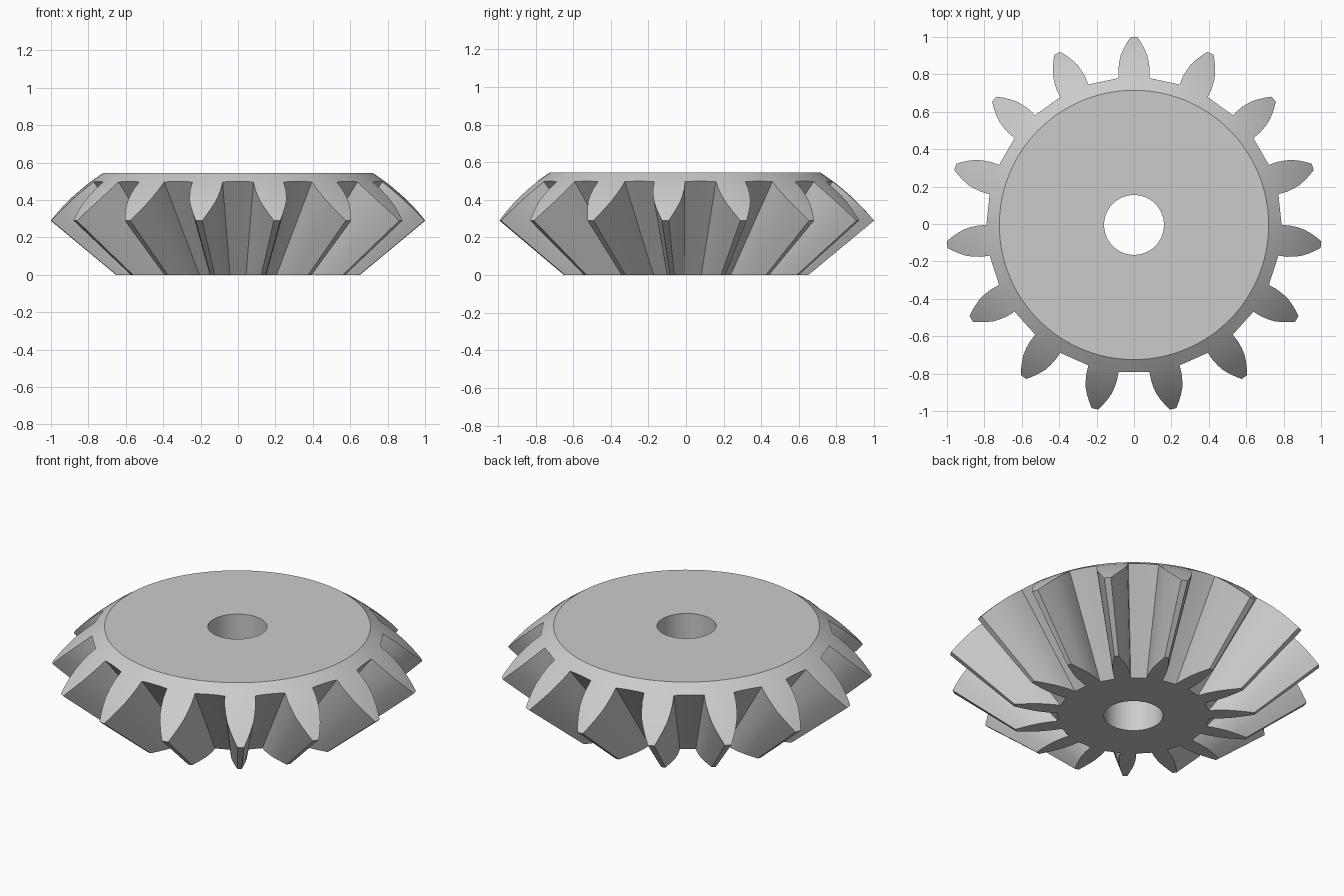
import bpy, bmesh
from math import sin, cos, sqrt, radians
from mathutils import Vector

cube = bpy.data.objects.get("Cube")
if cube:
    bpy.data.objects.remove(cube)

TEETH = 15
APEX = 0.543          # depth of the pitch cone apex below the base
SPHERE = 1.305        # radius of the outer spherical face about the apex
ROOT, TOP_R, BORE = 0.785, 0.72, 0.16
HEIGHT = 0.545
CENTRE_Y = -0.005
STEP = 3              # degrees between columns
HALF = 6              # half angle of a tooth at its root

# Tooth outline: (distance from axis, half width)
PROFILE = [(0.835, 0.084), (0.875, 0.079), (0.91, 0.071),
           (0.945, 0.055), (0.975, 0.038), (1.005, 0.018)]

bm = bmesh.new()


def face(*points):
    bm.faces.new([bm.verts.new(p) for p in points])


def ring(r, z, angle):
    return Vector((r * cos(angle), r * sin(angle), z))


def on_sphere(r, angle):
    return ring(r, sqrt(SPHERE ** 2 - r ** 2) - APEX, angle)


def on_base(p):
    # Slide a point along its ray towards the apex until it meets the base
    k = APEX / (p.z + APEX)
    return Vector((p.x * k, p.y * k, 0))


def root_point(offset, centre):
    # Tooth roots follow a circle, the gaps between teeth are flat
    gap = 180 / TEETH
    a = max(abs(offset), HALF)
    return on_sphere(ROOT / cos(radians(gap - a)), centre + radians(offset))


def wall(a, b):
    face(a, b, on_base(b), on_base(a))


for i in range(TEETH):
    centre = radians(90 + 360 / TEETH * i)

    # Body sector: bore, top disc, spherical rim, base and root flats
    for off in range(-HALF, 360 // TEETH - HALF, STEP):
        pair = []
        for o in (off, off + STEP):
            a = centre + radians(o)
            rel = o if o <= 12 else o - 24
            base_centre = centre if o <= 12 else centre + radians(24)
            root = root_point(rel, base_centre)
            pair.append([ring(BORE, 0, a), ring(BORE, HEIGHT, a),
                         ring(TOP_R, HEIGHT, a), root, on_base(root)])
        p, q = pair
        for j in range(3):
            face(p[j], q[j], q[j + 1], p[j + 1])
        face(p[4], q[4], q[0], p[0])
        if off >= HALF:
            wall(p[3], q[3])

    # Tooth: rows of columns from root to tip
    offsets = range(-HALF, HALF + 1, STEP)
    rows = [[root_point(o, centre) for o in offsets]]
    for r, half_width in PROFILE:
        rows.append([on_sphere(r, centre + half_width / r * o / HALF)
                     for o in offsets])
    for low, high in zip(rows, rows[1:]):
        for c in range(len(low) - 1):
            quad = (low[c], low[c + 1], high[c + 1], high[c])
            face(*quad)
            face(*[on_base(v) for v in quad])
        wall(low[0], high[0])
        wall(low[-1], high[-1])
    for a, b in zip(rows[-1], rows[-1][1:]):
        wall(a, b)

bmesh.ops.remove_doubles(bm, verts=bm.verts, dist=0.0005)
bmesh.ops.recalc_face_normals(bm, faces=bm.faces)
mesh = bpy.data.meshes.new("bevel_gear")
bm.to_mesh(mesh)
bm.free()

# Plain grey metal
grey = bpy.data.materials.new("grey")
grey.use_nodes = True
colour = (0.6, 0.6, 0.6, 1)
grey.diffuse_color = colour
grey.node_tree.nodes["Principled BSDF"].inputs["Base Color"].default_value = colour
mesh.materials.append(grey)

gear = bpy.data.objects.new("bevel_gear", mesh)
gear.location.y = CENTRE_Y
bpy.context.collection.objects.link(gear)
bpy.context.view_layer.objects.active = gear
gear.select_set(True)
bpy.ops.object.shade_smooth_by_angle(angle=radians(25))
